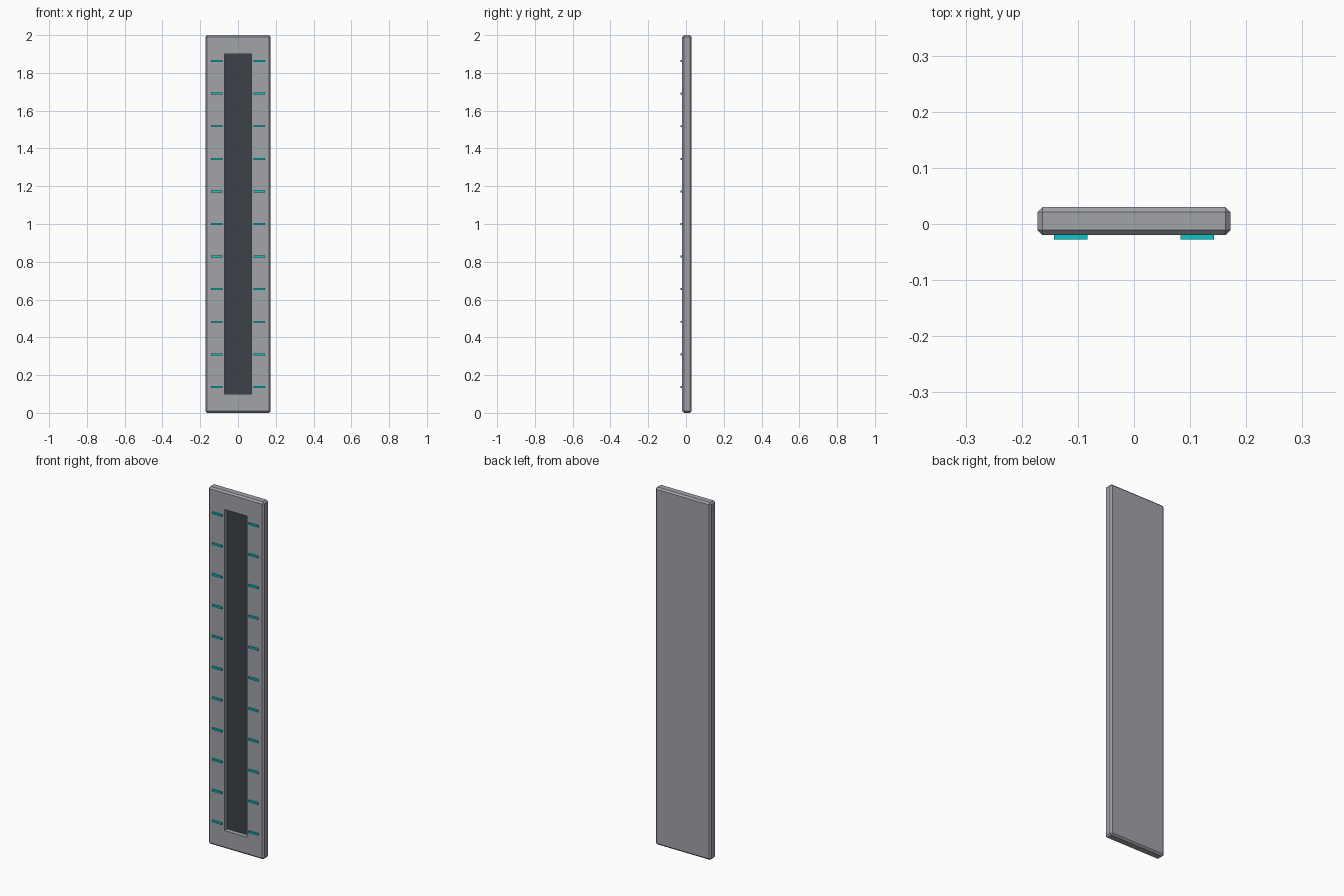
import bpy, bmesh
from mathutils import Matrix, Vector

old = bpy.data.objects.get("Cube")
if old:
    bpy.data.objects.remove(old, do_unlink=True)


def material(name, rgb):
    mat = bpy.data.materials.new(name)
    mat.use_nodes = True
    mat.diffuse_color = (*rgb, 1)
    mat.node_tree.nodes["Principled BSDF"].inputs["Base Color"].default_value = (*rgb, 1)
    return mat


grey = material("panel grey", (0.36, 0.37, 0.41))
dark = material("slot dark grey", (0.045, 0.055, 0.065))
cyan = material("tick cyan", (0.0, 0.6, 0.6))


def add_box(bm, centre, size):
    matrix = Matrix.Translation(centre) @ Matrix.Diagonal((*size, 1))
    bmesh.ops.create_cube(bm, size=1, matrix=matrix)


def finish(bm, name, mats):
    mesh = bpy.data.meshes.new(name)
    bm.to_mesh(mesh)
    bm.free()
    for mat in mats:
        mesh.materials.append(mat)
    obj = bpy.data.objects.new(name, mesh)
    bpy.context.collection.objects.link(obj)
    return obj


# Chamfered panel with a recessed slot in its front face
bm = bmesh.new()
add_box(bm, (0, 0.005, 1), (0.344, 0.05, 2))
bmesh.ops.bevel(bm, geom=bm.edges[:], offset=0.009, segments=1, affect='EDGES')
bm.normal_update()
front = min(bm.faces, key=lambda f: f.calc_center_median().y)
bmesh.ops.inset_region(bm, faces=[front], thickness=0.092, use_even_offset=True)
floor = bmesh.ops.extrude_discrete_faces(bm, faces=[front])["faces"][0]
bmesh.ops.translate(bm, verts=floor.verts[:], vec=Vector((0, 0.025, 0)))
floor.material_index = 1
bmesh.ops.recalc_face_normals(bm, faces=bm.faces[:])
finish(bm, "panel", [grey, dark])

# Scale ticks on both sides of the slot
for side, name in ((1, "left_ticks"), (-1, "right_ticks")):
    bm = bmesh.new()
    for i in range(11):
        add_box(bm, (side * 0.1125, -0.023, 1 + (i - 5) * 0.1725), (0.06, 0.01, 0.01))
    finish(bm, name, [cyan])
